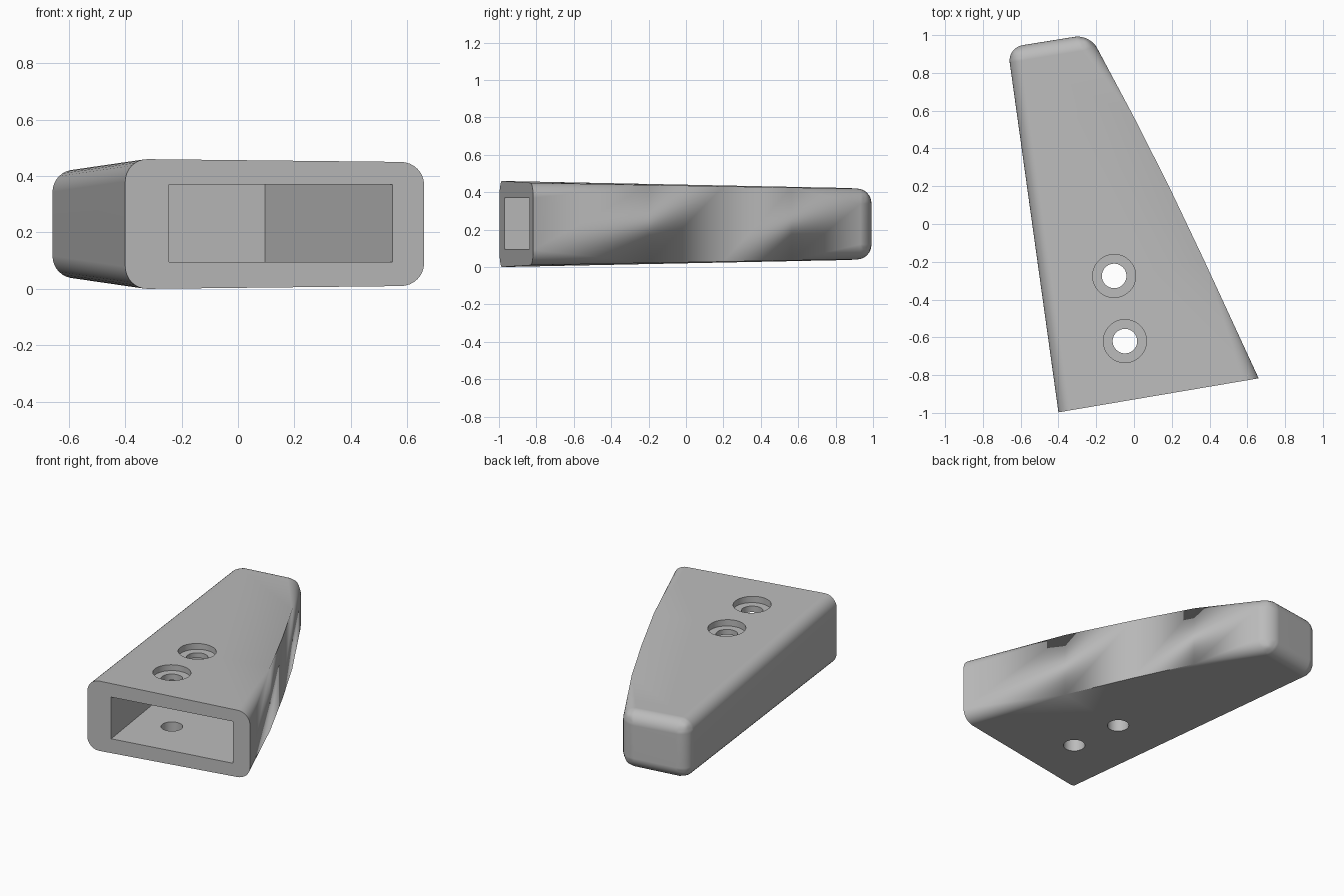
import bpy, bmesh, math
from mathutils import Vector

if "Cube" in bpy.data.objects:
    bpy.data.objects.remove(bpy.data.objects["Cube"], do_unlink=True)

grey = bpy.data.materials.new("matte grey")
grey.use_nodes = True
colour = (0.5, 0.5, 0.5, 1)
grey.diffuse_color = colour
grey.node_tree.nodes["Principled BSDF"].inputs["Base Color"].default_value = colour

MID = 0.23


def half_height(x, y):
    """Half thickness of the body, tapering along its skewed axis."""
    return MID - 0.0073 * (x + 0.33) - 0.0213 * (y + 0.98)


def make_object(name, bm):
    bmesh.ops.recalc_face_normals(bm, faces=bm.faces)
    mesh = bpy.data.meshes.new(name)
    bm.to_mesh(mesh)
    bm.free()
    mesh.materials.append(grey)
    obj = bpy.data.objects.new(name, mesh)
    bpy.context.collection.objects.link(obj)
    return obj


def prism(outline, low, high):
    """Extrude a plan outline between two height functions."""
    bm = bmesh.new()
    bottom = [bm.verts.new((x, y, low(x, y))) for x, y in outline]
    top = [bm.verts.new((x, y, high(x, y))) for x, y in outline]
    bm.faces.new(bottom[::-1])
    bm.faces.new(top)
    n = len(outline)
    for i in range(n):
        j = (i + 1) % n
        bm.faces.new((bottom[i], bottom[j], top[j], top[i]))
    return bm, bottom, top


# Tapered body: front edge first, then the gently bowed side and the back
plan = [(-0.40, -0.997), (0.66, -0.817), (0.375, -0.2), (0.185, 0.2),
        (0.0, 0.565), (-0.234, 1.004), (-0.669, 0.934)]
bm, bottom, top = prism(plan, lambda x, y: MID - half_height(x, y),
                        lambda x, y: MID + half_height(x, y))

# Round every long and back edge, leaving the front rim crisp
rounded = []
for ring in (bottom, top):
    for i in range(1, len(ring)):
        rounded.append(bm.edges.get((ring[i], ring[(i + 1) % len(ring)])))
for i in (-2, -1):
    rounded.append(bm.edges.get((bottom[i], top[i])))
bmesh.ops.bevel(bm, geom=rounded, offset=0.08, offset_type='OFFSET',
                segments=8, profile=0.5, affect='EDGES', clamp_overlap=True)
body = make_object("tapered_body", bm)

# Socket opening through the front, its mouth extended past the rim
axis = Vector((-0.168, 0.986))
mouth_left, mouth_right = Vector((-0.245, -0.971)), Vector((0.548, -0.836))
back_right, back_left = Vector((0.095, 0.15)), Vector((-0.39, 0.067))
reach = 0.1
left_out = mouth_left - (back_left - mouth_left) * reach
right_out = mouth_right - (back_right - mouth_right) * reach
bm, _, _ = prism([left_out, right_out, back_right, back_left],
                 lambda x, y: 0.095, lambda x, y: 0.37)
cutters = [make_object("socket_cutter", bm)]


def cylinder_cutter(name, x, y, radius, low, high):
    bm = bmesh.new()
    bmesh.ops.create_cone(bm, cap_ends=True, segments=48, radius1=radius,
                          radius2=radius, depth=high - low)
    bmesh.ops.translate(bm, verts=bm.verts, vec=(x, y, (low + high) / 2))
    return make_object(name, bm)


# Two bolt holes with wider recesses in the top
for x, y in ((-0.105, -0.275), (-0.048, -0.62)):
    surface = MID + half_height(x, y)
    cutters.append(cylinder_cutter("bolt_cutter", x, y, 0.065, -0.2, 0.7))
    cutters.append(cylinder_cutter("recess_cutter", x, y, 0.114, surface - 0.04, 0.6))

bpy.ops.object.select_all(action='DESELECT')
bpy.context.view_layer.objects.active = body
body.select_set(True)
for cutter in cutters:
    cut = body.modifiers.new(cutter.name, 'BOOLEAN')
    cut.operation = 'DIFFERENCE'
    cut.solver = 'EXACT'
    cut.object = cutter
    bpy.ops.object.modifier_apply(modifier=cut.name)
    bpy.data.objects.remove(cutter, do_unlink=True)

# Smooth the rounded edges while the broad faces stay flat
bpy.ops.object.shade_smooth_by_angle(angle=math.radians(30))
weighted = body.modifiers.new("flat_faces", 'WEIGHTED_NORMAL')
weighted.keep_sharp = True
